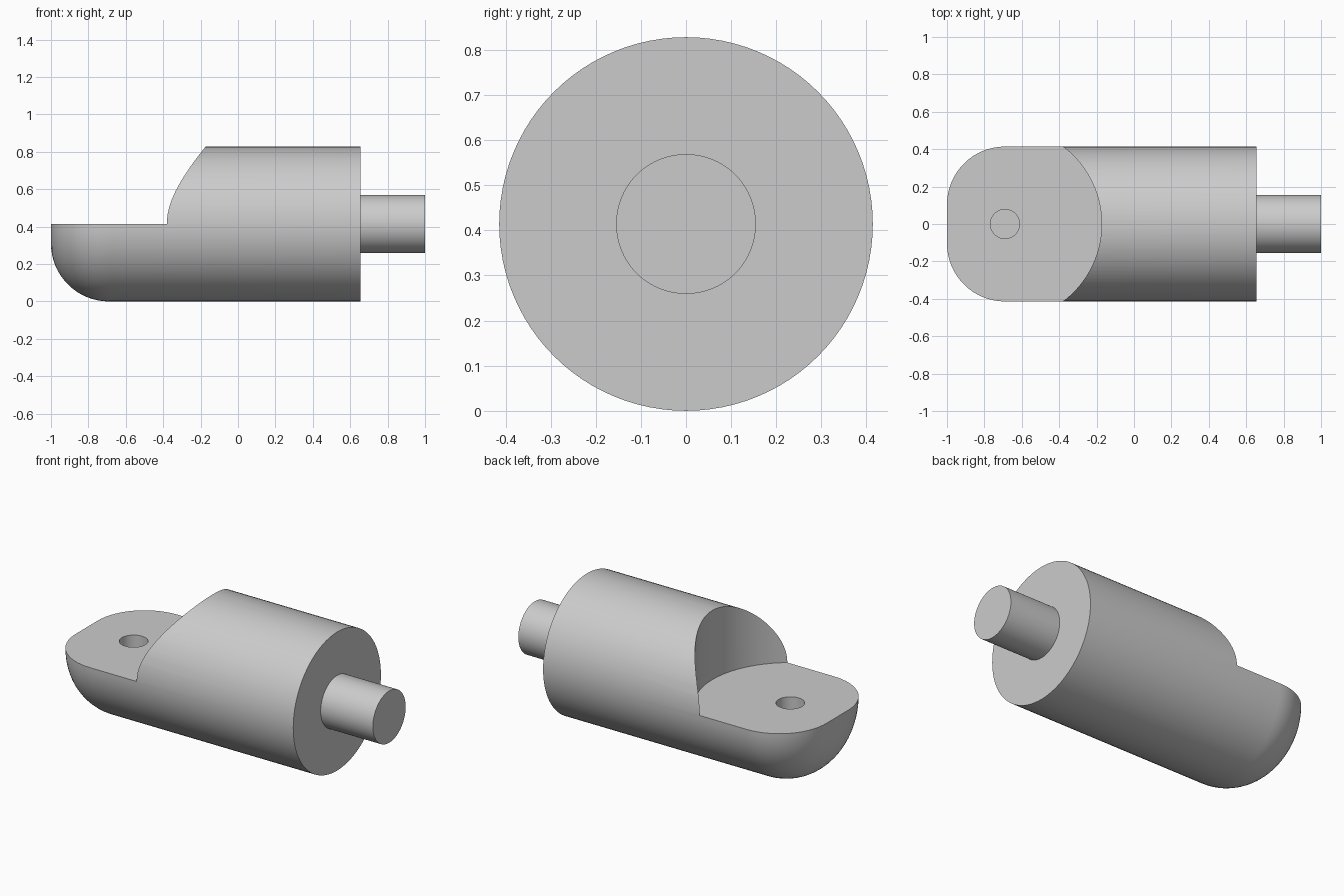
import bpy, bmesh
from math import cos, sin, pi, radians
from mathutils import Matrix, Vector

cube = bpy.data.objects.get("Cube")
if cube:
    bpy.data.objects.remove(cube, do_unlink=True)

R = 0.414            # body radius, also the height of its axis
FILLET = 0.31        # rounding of the tongue end
PIVOT_X = FILLET - 1  # centre of the hole and of the round cut
SHOULDER_X = 0.655

grey = bpy.data.materials.new("light grey metal")
grey.use_nodes = True
colour = (0.6, 0.6, 0.6, 1)
grey.diffuse_color = colour
grey.node_tree.nodes["Principled BSDF"].inputs["Base Color"].default_value = colour


def add_object(name, bm):
    bmesh.ops.recalc_face_normals(bm, faces=bm.faces)
    mesh = bpy.data.meshes.new(name)
    bm.to_mesh(mesh)
    bm.free()
    obj = bpy.data.objects.new(name, mesh)
    bpy.context.collection.objects.link(obj)
    mesh.materials.append(grey)
    return obj


def lathe(name, profile, steps=96):
    """Revolve (x, radius) points about the horizontal body axis."""
    bm = bmesh.new()
    rings = [[bm.verts.new((x, r * cos(2 * pi * i / steps), R + r * sin(2 * pi * i / steps)))
              for i in range(steps)] for x, r in profile]
    for a, b in zip(rings, rings[1:]):
        for i in range(steps):
            j = (i + 1) % steps
            bm.faces.new((a[i], a[j], b[j], b[i]))
    bm.faces.new(rings[0])
    bm.faces.new(rings[-1])
    return add_object(name, bm)


def upright_cylinder(name, radius, bottom, top, steps):
    bm = bmesh.new()
    centre = Matrix.Translation(Vector((PIVOT_X, 0, (bottom + top) / 2)))
    bmesh.ops.create_cone(bm, cap_ends=True, segments=steps, radius1=radius,
                          radius2=radius, depth=top - bottom, matrix=centre)
    return add_object(name, bm)


def cut(obj, cutter):
    cutter.hide_render = True
    mod = obj.modifiers.new("cut", "BOOLEAN")
    mod.operation = "DIFFERENCE"
    mod.solver = "EXACT"
    mod.object = cutter
    bpy.context.view_layer.objects.active = obj
    bpy.ops.object.modifier_apply(modifier=mod.name)
    bpy.data.objects.remove(cutter, do_unlink=True)


# Body with a rounded end
ARC = 16
profile = [(PIVOT_X - FILLET * cos(pi / 2 * k / ARC),
            R - FILLET + FILLET * sin(pi / 2 * k / ARC)) for k in range(ARC + 1)]
body = lathe("body", profile + [(SHOULDER_X, R)])

# Half-height tongue with a concave shoulder, then the blind hole
cut(body, upright_cylinder("shoulder_cutter", 0.517, R, 1.2, 128))
cut(body, upright_cylinder("hole_cutter", 0.078, 0.16, 0.6, 48))

# Shank
shank = lathe("shank", [(SHOULDER_X - 0.01, 0.155), (1, 0.155)], 64)

# Smooth shading with sharp edges
for obj in (body, shank):
    bpy.ops.object.select_all(action="DESELECT")
    obj.select_set(True)
    bpy.context.view_layer.objects.active = obj
    bpy.ops.object.shade_smooth_by_angle(angle=radians(30))
